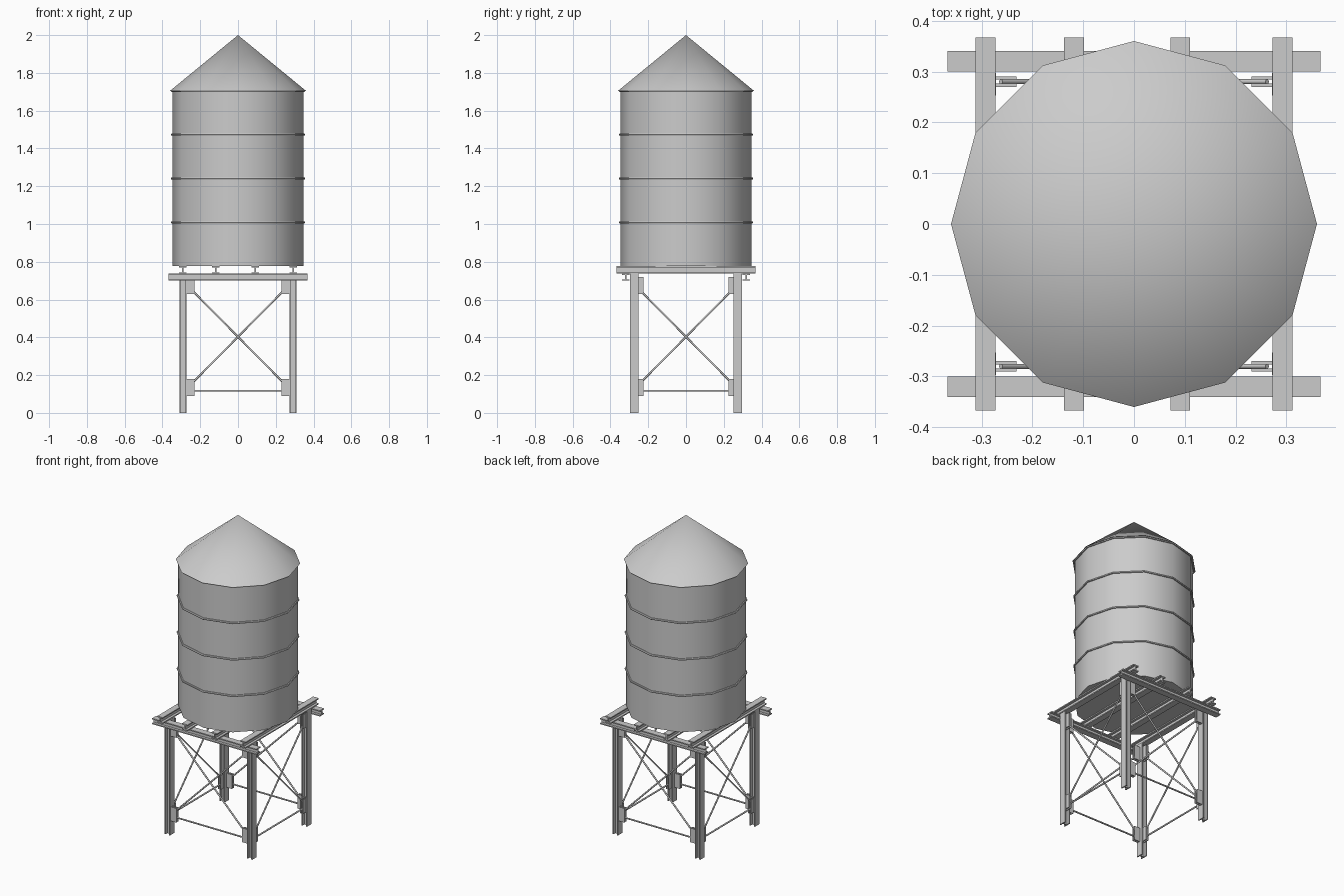
import bpy, math
from mathutils import Vector

cube = bpy.data.objects.get("Cube")
if cube:
    bpy.data.objects.remove(cube, do_unlink=True)

steel = bpy.data.materials.new("grey steel")
steel.use_nodes = True
COLOUR = (0.6, 0.6, 0.6, 1)
steel.diffuse_color = COLOUR
steel.node_tree.nodes["Principled BSDF"].inputs["Base Color"].default_value = COLOUR


def make(name, verts, faces):
    mesh = bpy.data.meshes.new(name)
    mesh.from_pydata(verts, [], faces)
    mesh.materials.append(steel)
    obj = bpy.data.objects.new(name, mesh)
    bpy.context.collection.objects.link(obj)
    return obj


def finish(name, smooth=None):
    obj = bpy.context.object
    obj.name = name
    obj.data.materials.append(steel)
    if smooth:
        bpy.ops.object.shade_smooth_by_angle(angle=math.radians(smooth))
    return obj


def i_beam(name, start, end, side, width, depth, flange=0.007, web=0.008):
    """Extrude an I section from start to end; flanges are wide along side."""
    start, end, side = Vector(start), Vector(end), Vector(side)
    across = (end - start).normalized().cross(side)
    w, d, t = width / 2, depth / 2, web / 2
    inner = d - flange
    half = [(w, -d), (w, -inner), (t, -inner), (t, inner), (w, inner), (w, d)]
    section = half + [(-a, -b) for a, b in half]
    n = len(section)
    verts = [p + side * a + across * b for p in (start, end) for a, b in section]
    faces = [(i, (i + 1) % n, (i + 1) % n + n, i + n) for i in range(n)]
    # Caps split into two flanges and the web
    for o in (0, n):
        for cap in ((0, 1, 2, 9, 10, 11), (2, 3, 8, 9), (3, 4, 5, 6, 7, 8)):
            faces.append([o + i for i in (cap if o else cap[::-1])])
    return make(name, verts, faces)


def box(name, centre, size):
    bpy.ops.mesh.primitive_cube_add(size=1, location=centre)
    bpy.context.object.scale = size
    return finish(name)


def rod(name, a, b, radius=0.005):
    a, b = Vector(a), Vector(b)
    bpy.ops.mesh.primitive_cylinder_add(vertices=8, radius=radius,
                                        depth=(b - a).length, location=(a + b) / 2)
    bpy.context.object.rotation_euler = (b - a).to_track_quat("Z", "Y").to_euler()
    return finish(name, 50)


# Tank body and conical roof, both twelve sided
SIDES, BASE, TOP = 12, 0.777, 1.705
bpy.ops.mesh.primitive_cylinder_add(vertices=SIDES, radius=0.347, depth=TOP - BASE,
                                    location=(0, 0, (BASE + TOP) / 2))
finish("tank", 40)
bpy.ops.mesh.primitive_cone_add(vertices=SIDES, radius1=0.36, radius2=0,
                                depth=2 - TOP, location=(0, 0, (2 + TOP) / 2))
finish("roof", 40)

# Hoops around the tank
for k in range(1, 5):
    bpy.ops.mesh.primitive_torus_add(major_segments=SIDES, minor_segments=6,
                                     major_radius=0.35, minor_radius=0.006,
                                     location=(0, 0, BASE + k * (TOP - BASE) / 4))
    finish(f"hoop_{k}", 40)

# Platform joists front to back, resting on two girders
for k, x in enumerate((-0.292, -0.118, 0.091, 0.292)):
    i_beam(f"joist_{k + 1}", (x, -0.367, 0.757), (x, 0.367, 0.757), (1, 0, 0), 0.039, 0.04)
for name, y in (("front", -0.32), ("back", 0.32)):
    i_beam(f"{name}_girder", (-0.367, y, 0.7185), (0.367, y, 0.7185), (0, 1, 0), 0.04, 0.037)

# Legs, each with paired gusset plates toward both neighbours
for sx, side in ((1, "left"), (-1, "right")):
    for sy, end in ((-1, "front"), (1, "back")):
        leg = f"{end}_{side}"
        i_beam(f"{leg}_leg", (sx * 0.29, sy * 0.275, 0), (sx * 0.29, sy * 0.275, 0.737),
               (0, 1, 0), 0.045, 0.037)
        for z, level in ((0.135, "lower"), (0.675, "upper")):
            for off in (-0.007, 0.007):
                box(f"{leg}_{level}_gusset", (sx * 0.252, sy * 0.28 + off, z),
                    (0.042, 0.006, 0.09))
                box(f"{leg}_{level}_side_gusset", (sx * 0.29 + off, sy * 0.25, z),
                    (0.006, 0.048, 0.09))

# Cross bracing and bottom tie on each of the four faces
for s in (-1, 1):
    for axis in ("x", "y"):
        def at(u, z, s=s, axis=axis):
            return (u, s * 0.28, z) if axis == "x" else (s * 0.29, u, z)
        for d in (-1, 1):
            rod(f"{axis}_cross_brace", at(-0.262 * d, 0.138), at(0.262 * d, 0.668))
        rod(f"{axis}_tie_rod", at(-0.262, 0.117), at(0.262, 0.117))
